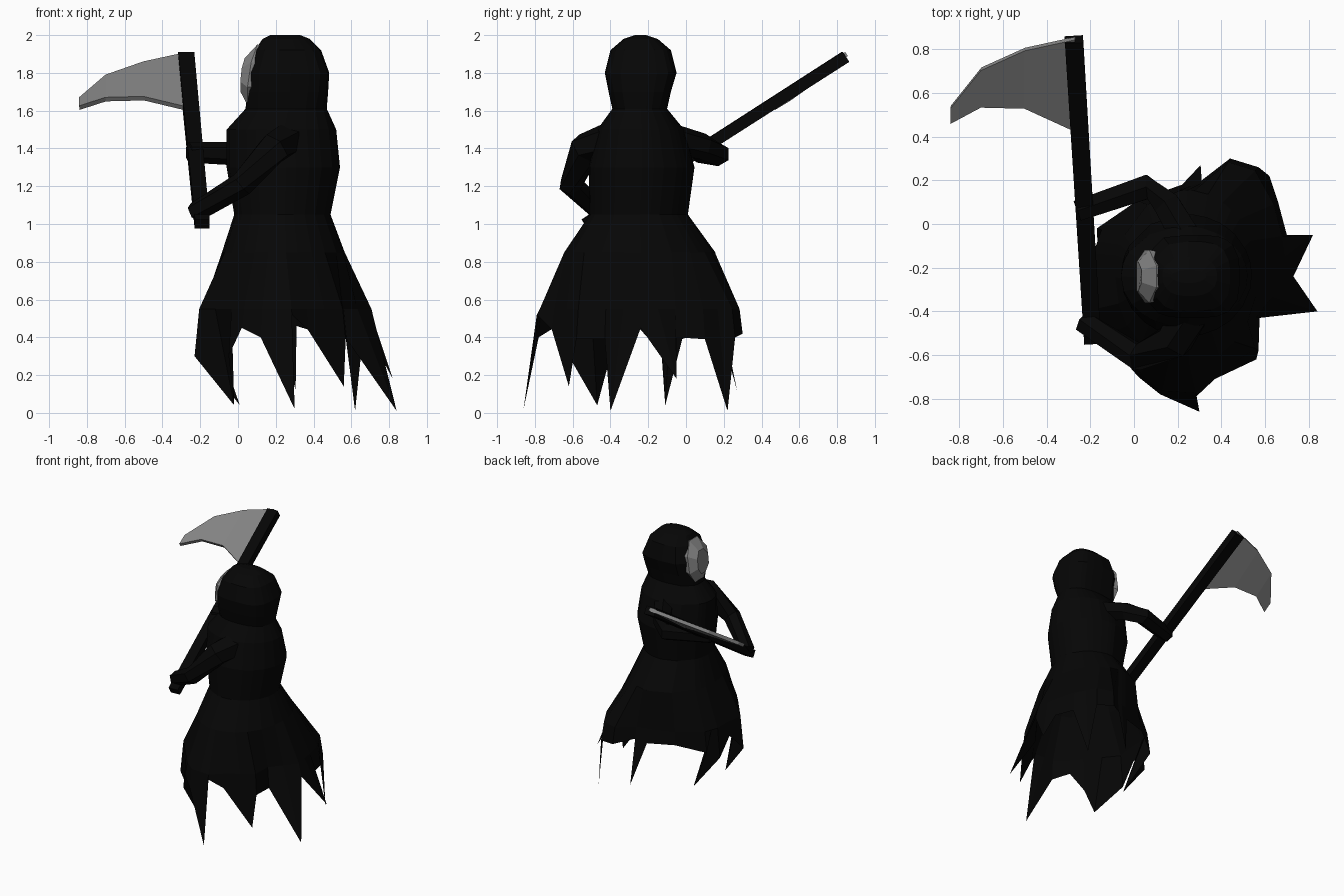
import bpy, bmesh, math
from mathutils import Vector

if "Cube" in bpy.data.objects:
    bpy.data.objects.remove(bpy.data.objects["Cube"])


def material(name, r, g, b):
    m = bpy.data.materials.new(name)
    m.diffuse_color = (r, g, b, 1)
    m.use_nodes = True
    m.node_tree.nodes["Principled BSDF"].inputs["Base Color"].default_value = m.diffuse_color
    return m


CLOTH = material("black cloth", .0018, .0018, .0018)
WOOD = material("dark wood", .0015, .0015, .0015)
GREY = material("grey", .23, .23, .23)


def finish(name, bm, mat):
    me = bpy.data.meshes.new(name)
    bmesh.ops.recalc_face_normals(bm, faces=bm.faces)
    bm.to_mesh(me)
    bm.free()
    me.materials.append(mat)
    ob = bpy.data.objects.new(name, me)
    bpy.context.collection.objects.link(ob)
    return ob


def loft(name, rings, mat, cap_start=True, cap_end=True):
    """Skin a list of equally long closed rings."""
    bm = bmesh.new()
    vs = [[bm.verts.new(p) for p in ring] for ring in rings]
    n = len(vs[0])
    for a, b in zip(vs, vs[1:]):
        for i in range(n):
            j = (i + 1) % n
            bm.faces.new((a[i], a[j], b[j], b[i]))
    if cap_start:
        bm.faces.new(vs[0])
    if cap_end:
        bm.faces.new(vs[-1])
    return finish(name, bm, mat)


def tube(name, path, radii, sides, mat, flat=1):
    """Tube along a path; flat squeezes the section's height."""
    pts = [Vector(p) for p in path]
    rings = []
    for i, p in enumerate(pts):
        d = (pts[min(i + 1, len(pts) - 1)] - pts[max(i - 1, 0)]).normalized()
        u = d.cross(Vector((0, 0, 1))).normalized()
        w = u.cross(d) * flat
        rings.append([p + radii[i] * (u * math.cos(a) + w * math.sin(a))
                      for a in (math.tau * (k + .5) / sides for k in range(sides))])
    return loft(name, rings, mat)


# ragged hem, counter-clockwise from above; low points are the tips
hem = [(.84, -.40, .01), (.73, -.24, .45), (.82, -.05, .18), (.70, -.05, .40),
       (.66, .10, .39), (.62, .22, .01), (.57, .26, .40), (.44, .30, .42),
       (.31, .20, .46), (.305, .27, .12), (.22, .18, .44), (.02, .11, .45),
       (-.17, -.02, .39), (.01, -.11, .04), (-.21, -.13, .32), (-.21, -.25, .45),
       (-.23, -.40, .30), (-.02, -.47, .04), (-.05, -.62, .30), (.02, -.70, .45),
       (.12, -.78, .40), (.30, -.86, .02), (.285, -.79, .52), (.37, -.71, .44),
       (.56, -.62, .14), (.57, -.58, .39), (.575, -.43, .39)]

# skirt ring above the hem follows its outline without the tips
n = len(hem)
skirt = []
for i, (x, y, z) in enumerate(hem):
    if z < .2:
        a, b = hem[i - 1], hem[(i + 1) % n]
        x, y = (a[0] + b[0]) / 2, (a[1] + b[1]) / 2
    skirt.append((.26 + (x - .26) * .95, -.25 + (y + .25) * .97, .55))
angles = [math.atan2(y + .25, x - .26) for x, y, z in skirt]

# robe and hood: z, centre x, centre y, half width x, half width y, squareness
levels = [(.85, .24, -.245, .325, .40, 2), (1.05, .235, -.25, .255, .26, 2),
          (1.30, .24, -.235, .30, .28, 2), (1.50, .23, -.24, .29, .23, 2),
          (1.61, .255, -.245, .215, .145, 2.5), (1.70, .262, -.245, .215, .165, 3.2),
          (1.80, .268, -.24, .215, .19, 3.4), (1.92, .265, -.24, .175, .16, 3),
          (1.98, .255, -.24, .125, .09, 2.5), (2.0, .25, -.24, .08, .03, 2)]
rings = [hem, skirt]
for z, cx, cy, rx, ry, p in levels:
    ring = []
    for a in angles:
        c, s = math.cos(a), math.sin(a)
        k = (abs(c) ** p + abs(s) ** p) ** (-1 / p)
        ring.append((cx + rx * c * k, cy + ry * s * k, z))
    rings.append(ring)
loft("hooded_robe", rings, CLOTH, cap_start=False)


# face: faceted mask bulging out of the hood opening
def face_ring(scale, front, lean):
    ring = []
    for k in range(8):
        a = math.tau * (k + .5) / 8
        z = 1.79 + .16 * scale * math.sin(a) / math.cos(math.pi / 8)
        ring.append((front + max(0, z - 1.80) * lean,
                     -.24 + .122 * scale * math.cos(a) / math.cos(math.pi / 8), z))
    return ring


loft("face", [face_ring(.9, .12, .2), face_ring(1, .05, .35),
              face_ring(.55, .012, .3)], GREY)

# sleeves
tube("rear_sleeve", [(.26, -.10, 1.46), (.15, .09, 1.41), (.06, .17, 1.37),
                     (-.26, .06, 1.38)], [.08, .07, .064, .055], 6, CLOTH)
tube("front_sleeve", [(.27, -.38, 1.45), (.19, -.53, 1.40), (.02, -.61, 1.21),
                      (-.23, -.45, 1.06)], [.10, .09, .065, .055], 6, CLOTH)

# scythe handle
tube("scythe_handle", [(-.275, .845, 1.885), (-.19, -.535, 1.0)], [.06, .055], 4,
     WOOD, .75)

# scythe blade: outline thickened along its normal
outline = [(-.27, .85, 1.90), (-.50, .80, 1.85), (-.70, .71, 1.78), (-.84, .535, 1.66),
           (-.84, .465, 1.615), (-.70, .54, 1.66), (-.50, .535, 1.665), (-.27, .43, 1.61)]
normal = Vector((-.11, -.545, .81)).normalized() * .013
bm = bmesh.new()
top = [bm.verts.new(Vector(p) + normal) for p in outline]
low = [bm.verts.new(Vector(p) - normal) for p in outline]
for i in range(3):
    bm.faces.new((top[i], top[i + 1], top[6 - i], top[7 - i]))
    bm.faces.new((low[i], low[i + 1], low[6 - i], low[7 - i]))
for i in range(8):
    j = (i + 1) % 8
    bm.faces.new((top[i], top[j], low[j], low[i]))
finish("scythe_blade", bm, GREY)
